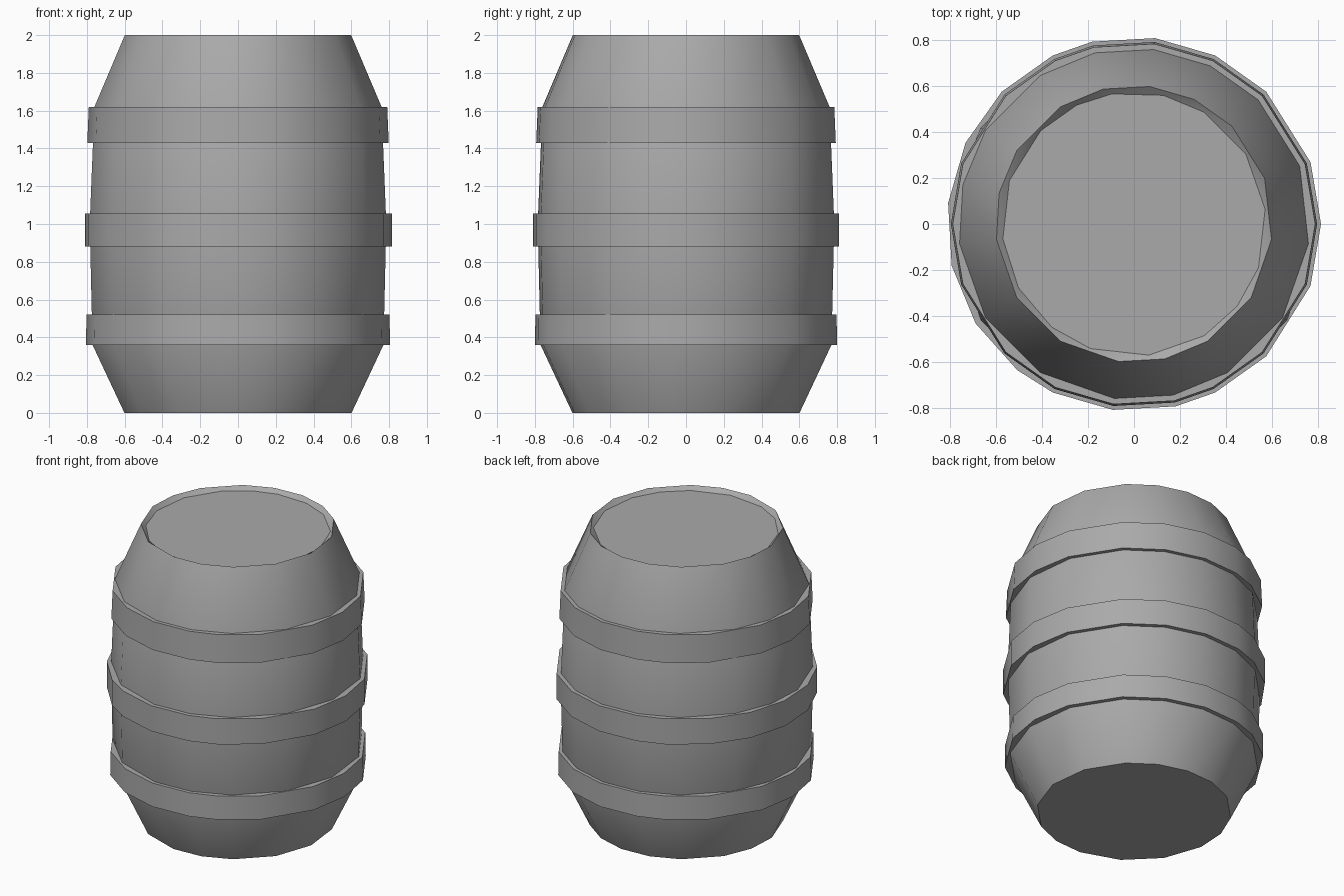
import bpy, bmesh, math

if "Cube" in bpy.data.objects:
    bpy.data.objects.remove(bpy.data.objects["Cube"])

grey = bpy.data.materials.new("plain_grey")
grey.diffuse_color = (0.4, 0.4, 0.4, 1)
grey.use_nodes = True
grey.node_tree.nodes["Principled BSDF"].inputs["Base Color"].default_value = grey.diffuse_color

# Uneven corner positions, as steps round a 56-part circle
BODY = [-27, -23, -19, -15, -12, -9, -5, -1, 3, 7, 10, 13, 16, 19, 23, 26]
LID = [-27, -23.5, -20, -17, -13, -9, -6, -3, 1, 5, 9, 12, 15.5, 18, 21, 25]
MID_HOOP = [-26, -23, -20, -18, -15, -12, -10, -7, -3, 0, 3, 7, 10, 13, 16, 18, 21, 24, 27]
HOOP = [-28, -25, -21, -18, -15, -12, -10, -7, -3, 0, 3, 7, 10, 13, 16, 18, 21, 25]


def ring(bm, steps, r, z):
    angles = [s * math.tau / 56 for s in steps]
    return [bm.verts.new((r * math.cos(a), r * math.sin(a), z)) for a in angles]


def bridge(bm, a, b):
    n = len(a)
    for i in range(n):
        j = (i + 1) % n
        bm.faces.new((a[i], a[j], b[j], b[i]))


def finish(bm, name):
    bmesh.ops.recalc_face_normals(bm, faces=bm.faces[:])
    mesh = bpy.data.meshes.new(name)
    bm.to_mesh(mesh)
    bm.free()
    mesh.materials.append(grey)
    obj = bpy.data.objects.new(name, mesh)
    bpy.context.collection.objects.link(obj)
    bpy.ops.object.select_all(action='DESELECT')
    obj.select_set(True)
    bpy.context.view_layer.objects.active = obj
    bpy.ops.object.shade_smooth_by_angle(angle=math.radians(30))


# Barrel body: bulging wall, closed base and slightly sunken lid
bm = bmesh.new()
profile = [(0.605, 0), (0.775, 0.36), (0.79, 1.0), (0.765, 1.62), (0.603, 2.0)]
rings = [ring(bm, BODY, r, z) for r, z in profile]
rings.append(ring(bm, LID, 0.575, 1.975))
for lower, upper in zip(rings, rings[1:]):
    bridge(bm, lower, upper)
bm.faces.new(rings[0][::-1])
bm.faces.new(rings[-1])
finish(bm, "barrel_body")

# Hoops: closed bands standing proud of the wall
for name, steps, z0, z1, r0, r1 in (
        ("lower_hoop", HOOP, 0.36, 0.52, 0.805, 0.802),
        ("middle_hoop", MID_HOOP, 0.88, 1.055, 0.815, 0.815),
        ("upper_hoop", HOOP, 1.43, 1.62, 0.798, 0.79)):
    bm = bmesh.new()
    loops = [ring(bm, steps, r, z) for r, z in
             ((r0, z0), (r1, z1), (0.74, z1), (0.74, z0))]
    for k in range(4):
        bridge(bm, loops[k], loops[(k + 1) % 4])
    finish(bm, name)
